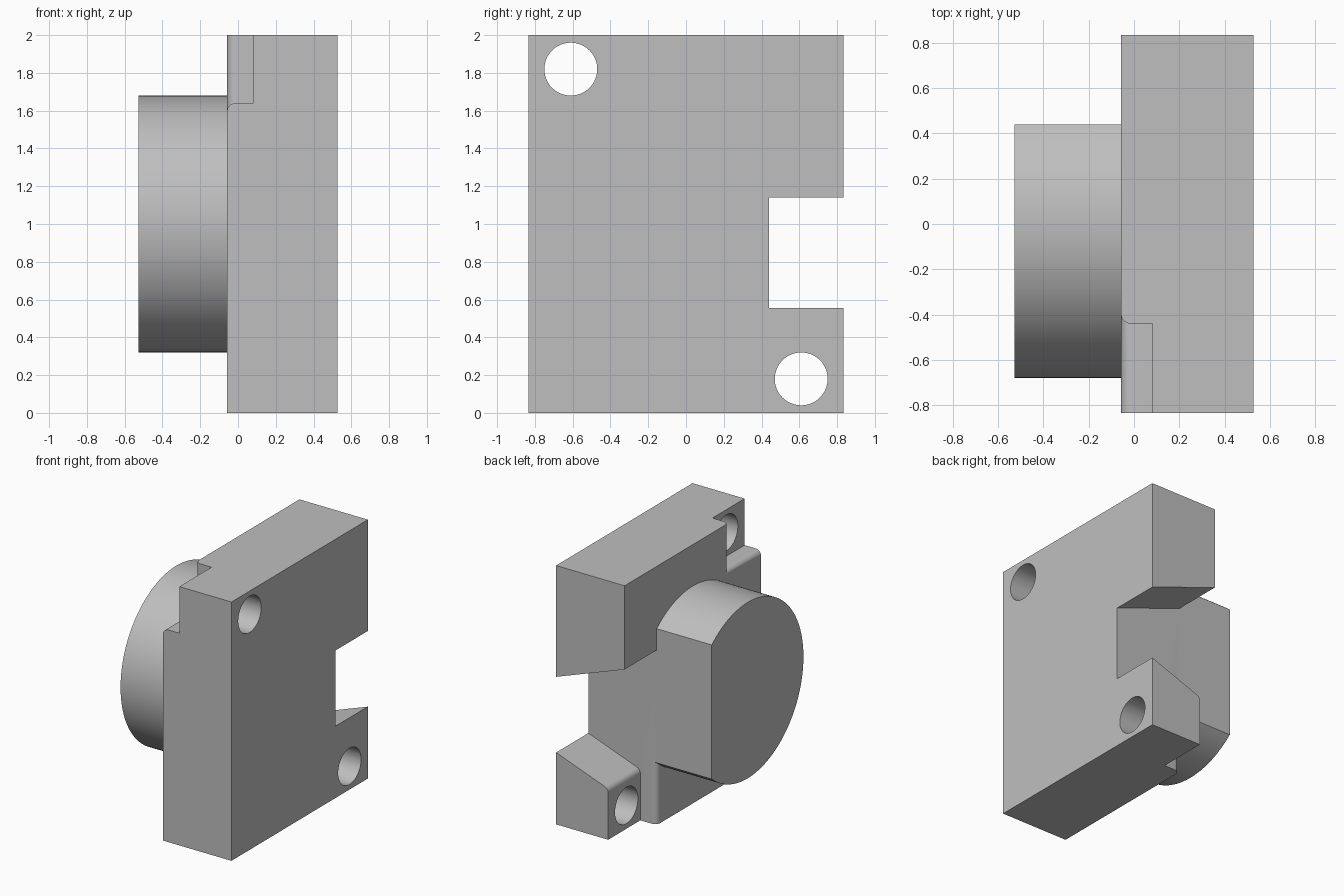
import bpy, bmesh
from math import radians, cos, sin, tan, asin, sqrt, pi
from mathutils import Vector

if "Cube" in bpy.data.objects:
    bpy.data.objects.remove(bpy.data.objects["Cube"])

BACK, FACE, BOSS = 0.527, -0.058, -0.528   # x of plate back, plate face, boss end
HALF_Y, TOP = 0.833, 2.0
WALL = 0.44                                # y of notch wall and boss flat
SEAT = 0.082                               # x of the sunken screw seats
R = 0.045                                  # edge rounding
SLOPE = radians(20)

metal = bpy.data.materials.new("plain grey")
metal.use_nodes = True
grey = (0.52, 0.52, 0.52, 1)
metal.diffuse_color = grey
metal.node_tree.nodes["Principled BSDF"].inputs["Base Color"].default_value = grey


def loft(name, rings):
    """Closed solid skinned through rings of equal point count."""
    bm = bmesh.new()
    loops = [[bm.verts.new(p) for p in ring] for ring in rings]
    n = len(loops[0])
    for a, b in zip(loops, loops[1:]):
        for i in range(n):
            j = (i + 1) % n
            bm.faces.new((a[i], a[j], b[j], b[i]))
    bm.faces.new(loops[0])
    bm.faces.new(loops[-1])
    bmesh.ops.recalc_face_normals(bm, faces=bm.faces[:])
    mesh = bpy.data.meshes.new(name)
    bm.to_mesh(mesh)
    bm.free()
    obj = bpy.data.objects.new(name, mesh)
    bpy.context.collection.objects.link(obj)
    mesh.materials.append(metal)
    return obj


def prism(name, points, axis, start, end):
    """Extrude a 2D outline along an axis (0, 1 or 2)."""
    def place(p, t):
        c = list(p)
        c.insert(axis, t)
        return Vector(c)
    return loft(name, [[place(p, t) for p in points] for t in (start, end)])


def arc(cx, cy, r, a0, a1, n):
    return [(cx + r * cos(a0 + (a1 - a0) * i / n),
             cy + r * sin(a0 + (a1 - a0) * i / n)) for i in range(n + 1)]


def cut(target, cutter):
    cutter.hide_render = True
    mod = target.modifiers.new("cut", "BOOLEAN")
    mod.operation = "DIFFERENCE"
    mod.solver = "EXACT"
    mod.object = cutter
    bpy.context.view_layer.objects.active = target
    bpy.ops.object.modifier_apply(modifier=mod.name)
    bpy.data.objects.remove(cutter)


def smooth(obj):
    bpy.ops.object.select_all(action="DESELECT")
    obj.select_set(True)
    bpy.context.view_layer.objects.active = obj
    bpy.ops.object.shade_smooth_by_angle(angle=radians(25))


# Main plate
plate = prism("plate", [(-HALF_Y, 0), (HALF_Y, 0), (HALF_Y, TOP), (-HALF_Y, TOP)],
              0, FACE, BACK)


# Flared side notch, joined with the lower screw seat below it
def low(x):
    return 0.555 - tan(SLOPE) * (BACK - x)


def high(x):
    return 1.14 + tan(SLOPE) * (BACK - x)


cx = SEAT + R
outline = [(0.7, low(0.7)), (0.7, high(0.7)), (-0.2, high(-0.2)),
           (-0.2, -0.1), (SEAT, -0.1)]
outline += arc(cx, low(cx) - R / cos(SLOPE), R, pi, pi / 2 + SLOPE, 8)
cut(plate, prism("notch_cutter", outline, 1, WALL, 1.0))

# Rounding of the vertical edge beside the lower seat
edge = arc(FACE + R, WALL - R, R, pi, pi / 2, 8)
edge += [(FACE + R, 0.6), (-0.2, 0.6), (-0.2, WALL - R)]
flat_z = sqrt(0.68 ** 2 - WALL ** 2)
cut(plate, prism("edge_cutter", edge, 2, -0.1, 1 - flat_z))

# Upper screw seat with rounded rims on both walls
rings = []
steps = [(SEAT, 0)]
steps += [(FACE + R - R * sin(a), R - R * cos(a)) for a in
          [pi / 2 * i / 8 for i in range(9)]]
steps += [(-0.2, R)]
for x, grow in steps:
    y, z = -WALL + grow, 1.64 - grow
    rings.append([(x, -1, z), (x, y, z), (x, y, 2.2), (x, -1, 2.2)])
cut(plate, loft("seat_cutter", rings))

# Screw holes in opposite corners
for side in (-1, 1):
    ring = arc(side * 0.61, 1 - side * 0.82, 0.14, 0, 2 * pi, 64)[:-1]
    cut(plate, prism("hole_cutter", ring, 0, -0.3, 0.8))
smooth(plate)

# Round boss with one flat side
a = asin(flat_z / 0.68)
boss = prism("boss", arc(0, 1, 0.68, a, 2 * pi - a, 96), 0, BOSS, FACE)
smooth(boss)
